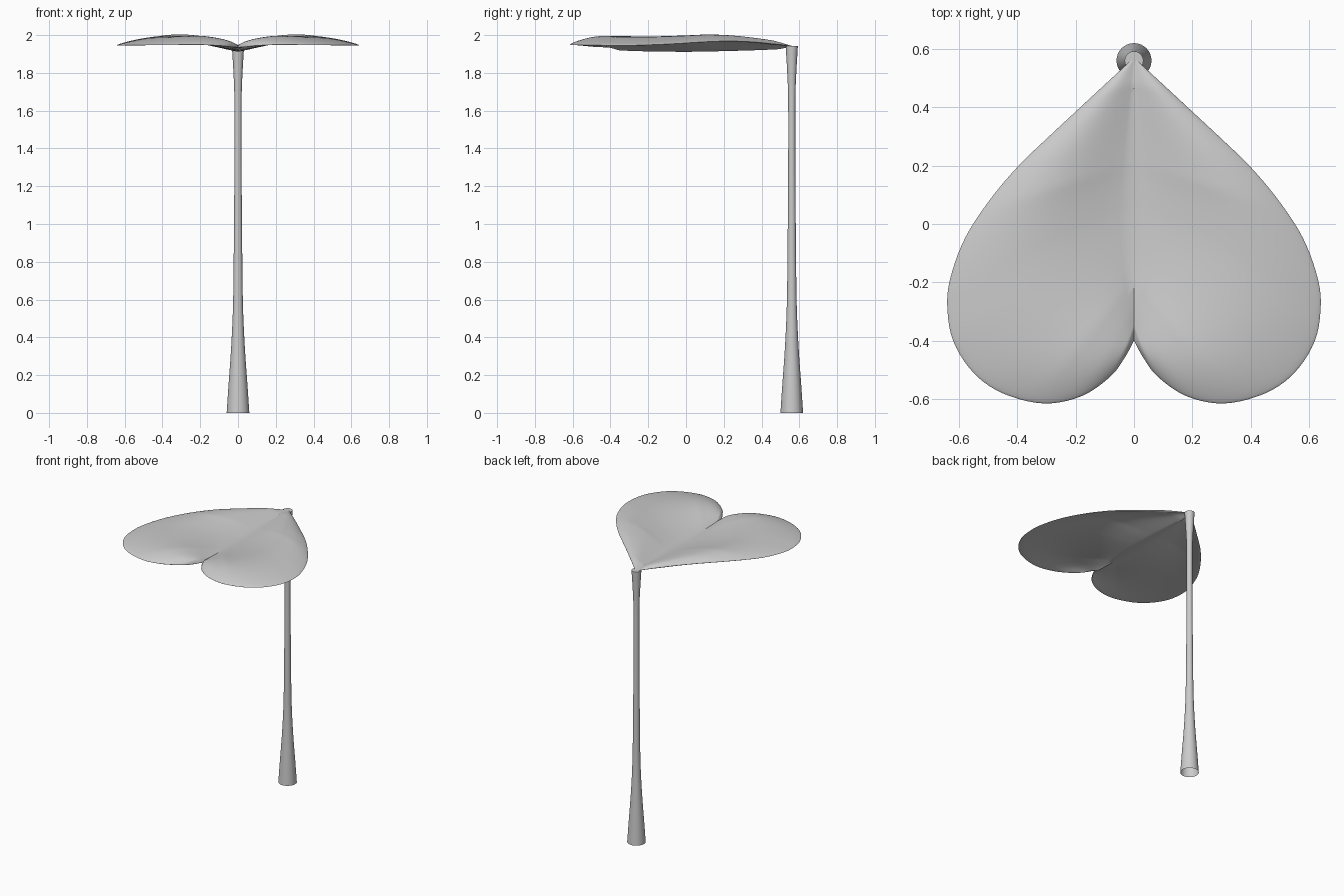
import bpy, bmesh, math
from mathutils import Vector

if "Cube" in bpy.data.objects:
    bpy.data.objects.remove(bpy.data.objects["Cube"])


def catmull(pts, steps):
    """Smooth curve through the points."""
    p = [Vector(q) for q in pts]
    p = [2 * p[0] - p[1]] + p + [2 * p[-1] - p[-2]]
    out = []
    for i in range(1, len(p) - 2):
        a, b, c, d = p[i - 1:i + 3]
        for k in range(steps):
            t = k / steps
            out.append(0.5 * (2 * b + (c - a) * t + (2 * a - 5 * b + 4 * c - d) * t * t
                              + (3 * b - a - 3 * c + d) * t ** 3))
    return out + [p[-2]]


def finish(name, bm):
    bmesh.ops.recalc_face_normals(bm, faces=bm.faces)
    me = bpy.data.meshes.new(name)
    bm.to_mesh(me)
    bm.free()
    ob = bpy.data.objects.new(name, me)
    bpy.context.collection.objects.link(ob)
    bpy.ops.object.select_all(action='DESELECT')
    bpy.context.view_layer.objects.active = ob
    ob.select_set(True)
    bpy.ops.object.shade_smooth_by_angle(angle=math.radians(40))
    return ob


# Pole: flared foot, slim shaft, flared and capped top, open underneath
SIDES, POLE_Y = 32, 0.56
profile = catmull([(0.06, 0), (0.05, 0.15), (0.036, 0.35), (0.026, 0.58), (0.022, 0.9),
                   (0.019, 1.3), (0.019, 1.65), (0.024, 1.8), (0.031, 1.92), (0.032, 1.943)], 4)
bm = bmesh.new()
rings = []
for r, z in profile:
    rings.append([bm.verts.new((r * math.cos(2 * math.pi * k / SIDES),
                                POLE_Y + r * math.sin(2 * math.pi * k / SIDES), z))
                  for k in range(SIDES)])
for a, b in zip(rings, rings[1:]):
    for k in range(SIDES):
        n = (k + 1) % SIDES
        bm.faces.new((a[k], a[n], b[n], b[k]))
bm.faces.new(rings[-1])
finish("pole", bm)

# Heart-shaped leaf canopy: half outline with edge heights, and the sunken midrib
edge = catmull([(0, 0.57, 1.94), (0.1, 0.478, 1.953), (0.2, 0.385, 1.962), (0.3, 0.292, 1.967),
                (0.4, 0.195, 1.968), (0.5, 0.075, 1.963), (0.58, -0.05, 1.955),
                (0.628, -0.18, 1.949), (0.64, -0.28, 1.946), (0.62, -0.4, 1.946),
                (0.55, -0.51, 1.947), (0.45, -0.58, 1.948), (0.31, -0.615, 1.949),
                (0.18, -0.59, 1.949), (0.08, -0.522, 1.944), (0.03, -0.455, 1.939),
                (0, -0.4, 1.935)], 5)
spine_z = catmull([(0, 1.94), (0.25, 1.93), (0.5, 1.924), (0.75, 1.926), (1, 1.935)],
                  (len(edge) - 1) // 4)
lengths = [0.0]
for a, b in zip(edge, edge[1:]):
    lengths.append(lengths[-1] + (b - a).length)
S = [math.sin(math.pi / 2 * k / 20) for k in range(21)]

bm = bmesh.new()
for side in (1, -1):
    rows = []
    for e, sz, d in zip(edge, spine_z, lengths):
        f = d / lengths[-1]
        rib = Vector((0, 0.57 - 0.97 * f, sz.y))
        reach = min(1, (e - rib).length / 0.55)
        row = []
        for s in S:
            p = rib.lerp(e, s)
            p.z += 0.046 * reach * math.sin(math.pi * s ** 1.1)
            p.z += side * 0.012 * math.sqrt(max(0, 1 - s ** 5)) * min(1, reach * 4)
            row.append(bm.verts.new(p))
        rows.append(row)
    for a, b in zip(rows, rows[1:]):
        for k in range(len(S) - 1):
            bm.faces.new((a[k], a[k + 1], b[k + 1], b[k]))
bmesh.ops.remove_doubles(bm, verts=bm.verts, dist=0.0004)
# Mirror the half leaf
geom = bm.verts[:] + bm.edges[:] + bm.faces[:]
bmesh.ops.mirror(bm, geom=geom, axis='X', merge_dist=0.0004)
bmesh.ops.remove_doubles(bm, verts=bm.verts, dist=0.0004)
finish("leaf_canopy", bm)
